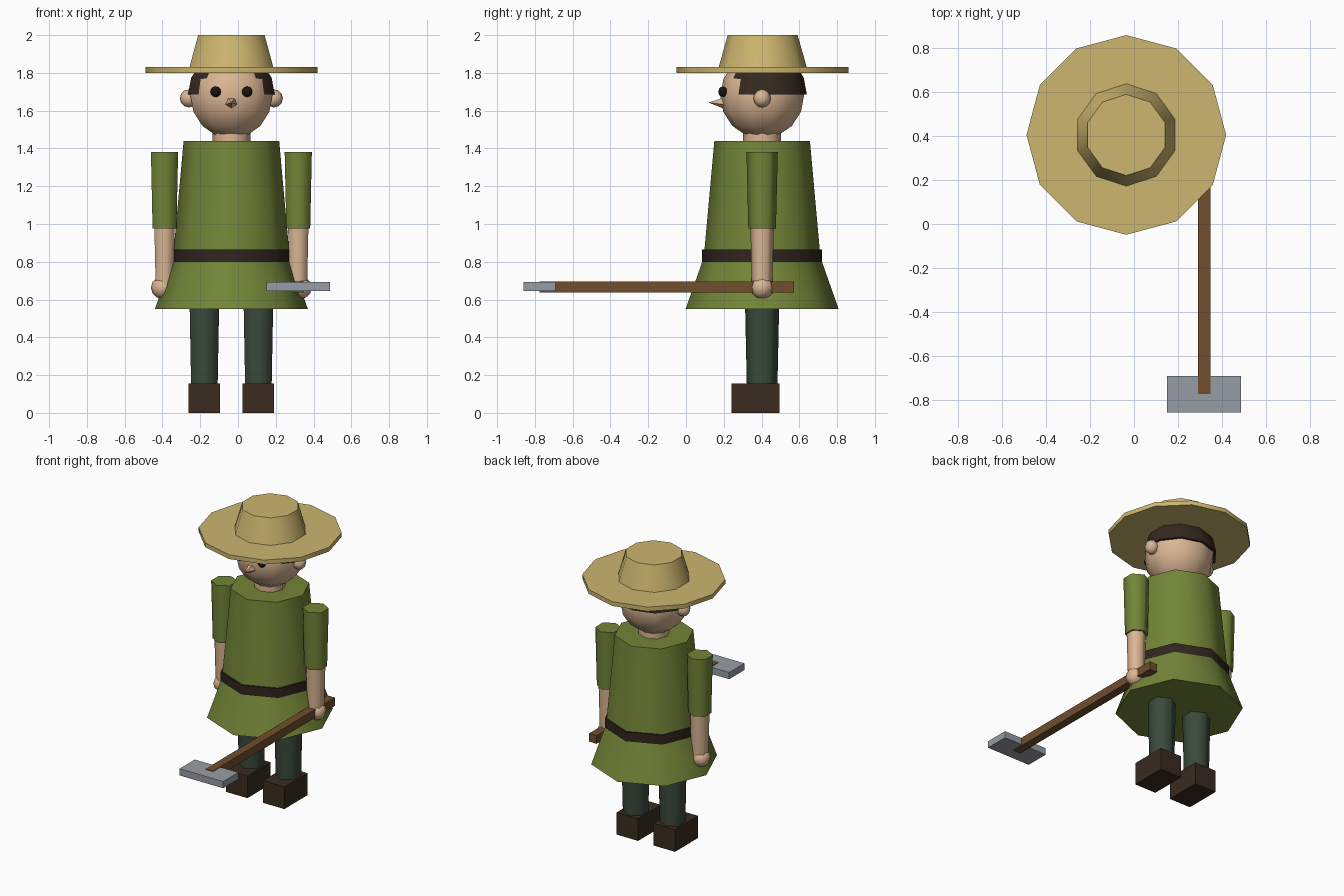
import bpy
import bmesh
from math import pi, radians
from mathutils import Matrix, Euler

cube = bpy.data.objects.get("Cube")
if cube:
    bpy.data.objects.remove(cube, do_unlink=True)

CX, CY = -0.035, 0.403  # body axis


def material(name, rgb):
    linear = [(c / 255) ** 2.2 for c in rgb] + [1]
    mat = bpy.data.materials.new(name)
    mat.use_nodes = True
    mat.diffuse_color = linear
    mat.node_tree.nodes["Principled BSDF"].inputs["Base Color"].default_value = linear
    return mat


straw = material("straw", (203, 180, 110))
skin = material("skin", (218, 180, 146))
green = material("tunic green", (114, 132, 58))
trouser = material("trouser green", (60, 75, 62))
boot_brown = material("boot brown", (60, 47, 37))
leather = material("belt leather", (53, 41, 35))
hair_brown = material("hair brown", (56, 45, 36))
black = material("eye black", (32, 26, 24))
wood = material("handle wood", (112, 79, 48))
steel = material("steel", (150, 156, 165))


def finish(name, bm, mat, location, rotation=(0, 0, 0)):
    bm.transform(Matrix.Translation(location) @ Euler(rotation).to_matrix().to_4x4())
    mesh = bpy.data.meshes.new(name)
    bm.to_mesh(mesh)
    bm.free()
    mesh.materials.append(mat)
    obj = bpy.data.objects.new(name, mesh)
    bpy.context.collection.objects.link(obj)
    bpy.ops.object.select_all(action="DESELECT")
    obj.select_set(True)
    bpy.context.view_layer.objects.active = obj
    bpy.ops.object.shade_smooth_by_angle(angle=radians(65))
    return obj


def frustum(name, mat, x, y, z0, z1, r0, r1, sides):
    bm = bmesh.new()
    bmesh.ops.create_cone(bm, cap_ends=True, segments=sides,
                          radius1=r0, radius2=r1, depth=z1 - z0)
    return finish(name, bm, mat, (x, y, (z0 + z1) / 2))


def ball(name, mat, location, radii, segments=10, rings=8, half=False):
    bm = bmesh.new()
    bmesh.ops.create_uvsphere(bm, u_segments=segments, v_segments=rings, radius=1)
    if half:
        geom = bm.verts[:] + bm.edges[:] + bm.faces[:]
        cut = bmesh.ops.bisect_plane(bm, geom=geom, plane_co=(0, 0, 0),
                                     plane_no=(0, 0, 1), clear_inner=True)
        rim = [e for e in cut["geom_cut"] if isinstance(e, bmesh.types.BMEdge)]
        bmesh.ops.contextual_create(bm, geom=rim)
        bmesh.ops.recalc_face_normals(bm, faces=bm.faces[:])
    bmesh.ops.scale(bm, vec=radii, verts=bm.verts[:])
    return finish(name, bm, mat, location)


def box(name, mat, low, high):
    bm = bmesh.new()
    bmesh.ops.create_cube(bm, size=1)
    bmesh.ops.scale(bm, vec=[b - a for a, b in zip(low, high)], verts=bm.verts[:])
    return finish(name, bm, mat, [(a + b) / 2 for a, b in zip(low, high)])


# Tunic and belt
frustum("tunic_skirt", green, CX, CY, 0.55, 0.80, 0.405, 0.317, 8)
frustum("tunic_body", green, CX, CY, 0.80, 1.44, 0.311, 0.253, 8)
frustum("belt", leather, CX, CY, 0.795, 0.865, 0.317, 0.317, 8)

# Head
frustum("neck", skin, CX, CY, 1.42, 1.50, 0.10, 0.10, 8)
ball("head", skin, (CX, CY, 1.68), (0.228, 0.222, 0.228))
ball("hair", hair_brown, (CX, CY + 0.015, 1.685), (0.242, 0.222, 0.235), half=True)
nose = bmesh.new()
bmesh.ops.create_cone(nose, cap_ends=True, segments=5, radius1=0.032, radius2=0, depth=0.08)
finish("nose", nose, skin, (CX, 0.16, 1.643), (pi / 2, pi, 0))

# Straw hat
frustum("hat_brim", straw, CX, CY + 0.003, 1.80, 1.83, 0.455, 0.455, 12)
frustum("hat_crown", straw, CX, CY + 0.003, 1.82, 2.0, 0.236, 0.185, 10)

# Paired parts
for side, s in (("left", 1), ("right", -1)):
    ball(side + "_eye", black, (CX + s * 0.083, 0.195, 1.70), (0.028, 0.024, 0.028), 8, 6)
    ball(side + "_ear", skin, (CX + s * 0.225, CY, 1.665), (0.048, 0.046, 0.048), 8, 6)
    arm = CX + s * 0.354
    frustum(side + "_sleeve", green, arm, CY, 0.975, 1.38, 0.073, 0.083, 6)
    frustum(side + "_forearm", skin, arm, CY, 0.66, 0.98, 0.054, 0.062, 6)
    ball(side + "_hand", skin, (CX + s * 0.364, CY, 0.663), (0.062, 0.062, 0.06), 8, 6)
    leg = CX + s * 0.143
    frustum(side + "_leg", trouser, leg, CY, 0.14, 0.56, 0.081, 0.09, 6)
    box(side + "_boot", boot_brown, (leg - 0.083, 0.24, 0), (leg + 0.083, 0.494, 0.155))

# Hoe
box("hoe_handle", wood, (0.291, -0.775, 0.638), (0.349, 0.572, 0.696))
box("hoe_blade", steel, (0.15, -0.86, 0.645), (0.487, -0.692, 0.692))
